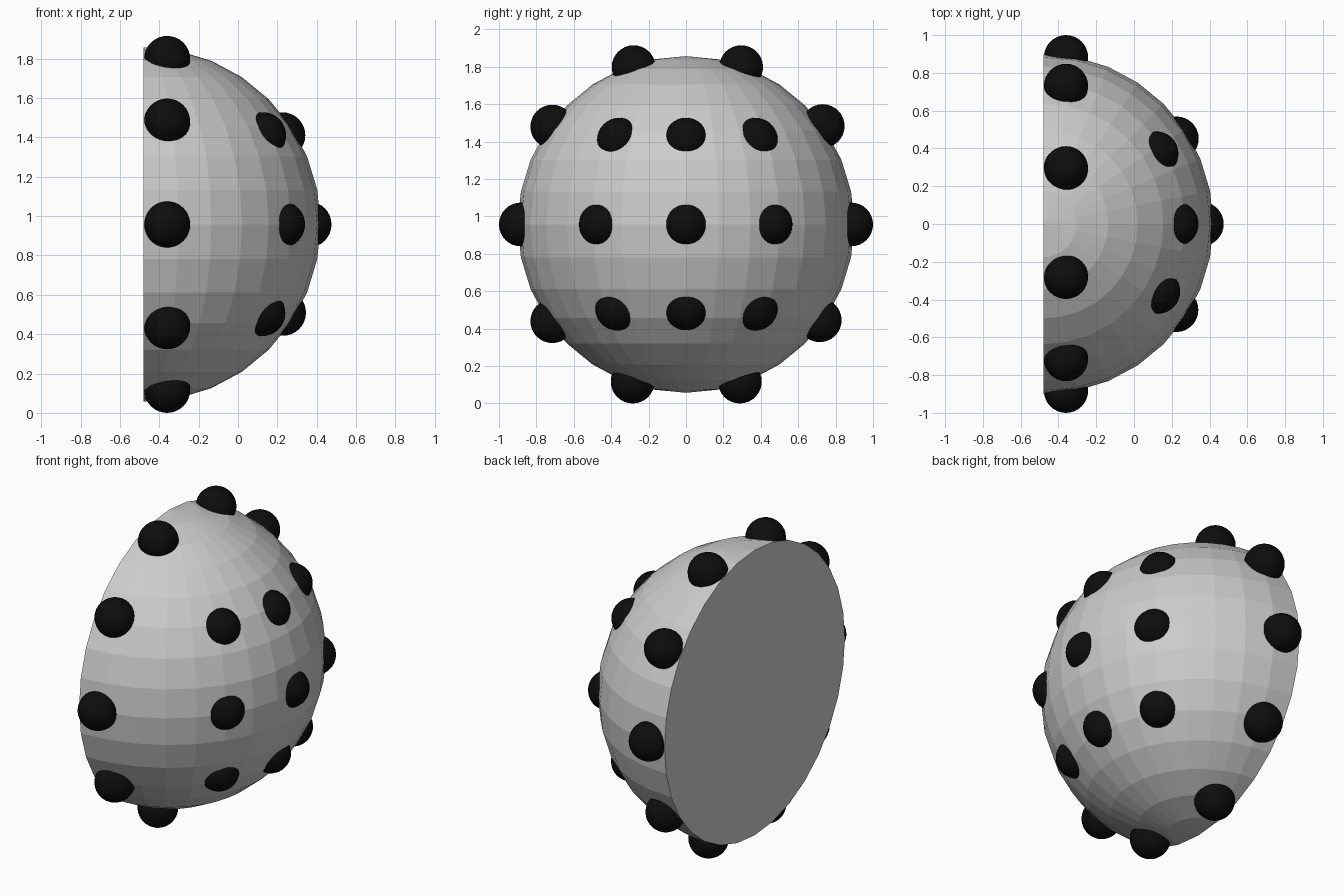
import bpy, bmesh, math
from mathutils import Vector

if "Cube" in bpy.data.objects:
    bpy.data.objects.remove(bpy.data.objects["Cube"])

CENTRE = Vector((-0.48, 0, 0.957))
R = 0.9
DOT_R = 0.117

black = bpy.data.materials.new("black")
black.diffuse_color = (0.004, 0.004, 0.004, 1)
black.use_nodes = True
black.node_tree.nodes["Principled BSDF"].inputs["Base Color"].default_value = black.diffuse_color

# Faceted half dome with a flat back
bm = bmesh.new()
bmesh.ops.create_uvsphere(bm, u_segments=32, v_segments=16, radius=R)
bmesh.ops.delete(bm, geom=[v for v in bm.verts if v.co.x < -1e-4], context='VERTS')
bmesh.ops.contextual_create(bm, geom=[e for e in bm.edges if e.is_boundary])
bmesh.ops.recalc_face_normals(bm, faces=bm.faces)
mesh = bpy.data.meshes.new("dome")
bm.to_mesh(mesh)
bm.free()
dome = bpy.data.objects.new("dome", mesh)
dome.location = CENTRE
bpy.context.collection.objects.link(dome)

# Shared round stud mesh
bm = bmesh.new()
bmesh.ops.create_uvsphere(bm, u_segments=32, v_segments=16, radius=DOT_R)
stud_mesh = bpy.data.meshes.new("stud")
bm.to_mesh(stud_mesh)
bm.free()
stud_mesh.materials.append(black)
for p in stud_mesh.polygons:
    p.use_smooth = True


def stud(name, x, y, z):
    ob = bpy.data.objects.new(name, stud_mesh)
    ob.location = (x, y, z)
    bpy.context.collection.objects.link(ob)


# Ring of ten studs around the rim
rim = [(-0.883, 0.957), (0.883, 0.957), (-0.715, 1.48), (0.731, 1.483),
       (-0.715, 0.44), (0.715, 0.445), (-0.28, 1.798), (0.295, 1.798),
       (-0.285, 0.117), (0.288, 0.117)]
for y, z in rim:
    stud("rim_stud", -0.36, y, z)

# Three by three grid of studs on the dome face, sunk slightly deeper
face = [(0, 0.957), (-0.455, 0.957), (0.452, 0.957),
        (0, 1.41), (-0.358, 1.41), (0.373, 1.41),
        (0, 0.509), (-0.368, 0.507), (0.373, 0.507)]
for y, z in face:
    x = CENTRE.x + math.sqrt(0.838 ** 2 - y * y - (z - CENTRE.z) ** 2)
    stud("face_stud", x, y, z)
